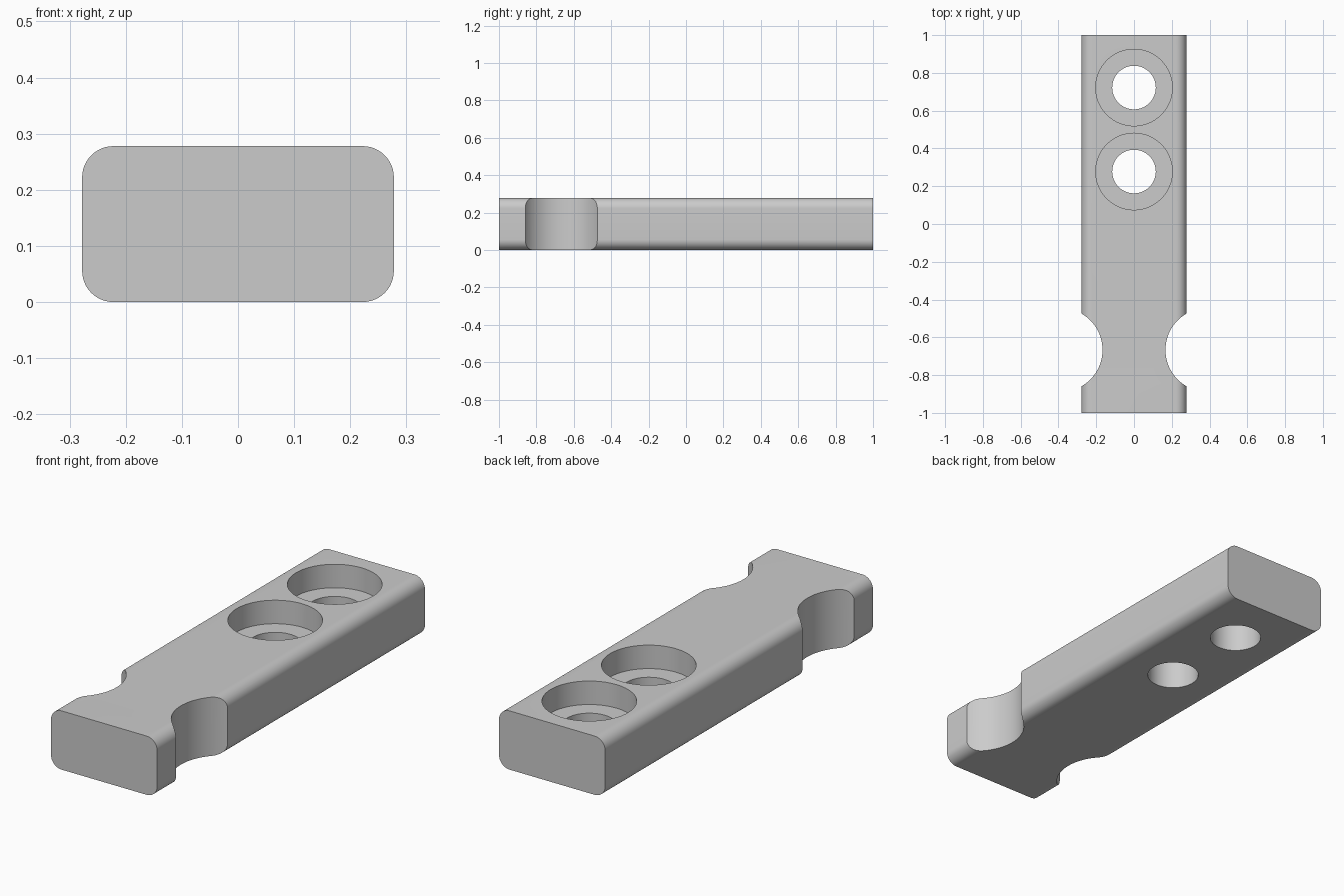
import bpy
import bmesh
import math
from mathutils import Vector

if "Cube" in bpy.data.objects:
    bpy.data.objects.remove(bpy.data.objects["Cube"])

MM = 2 / 72                     # the bar is 72 units long
WIDTH, HEIGHT, LENGTH = 20 * MM, 10 * MM, 2.0
FILLET = 2 * MM

grey = bpy.data.materials.new("plain grey")
grey.use_nodes = True
colour = (0.6, 0.6, 0.6, 1)
grey.diffuse_color = colour
grey.node_tree.nodes["Principled BSDF"].inputs["Base Color"].default_value = colour


def new_object(name, bm):
    mesh = bpy.data.meshes.new(name)
    bmesh.ops.recalc_face_normals(bm, faces=bm.faces)
    bm.to_mesh(mesh)
    bm.free()
    mesh.materials.append(grey)
    obj = bpy.data.objects.new(name, mesh)
    bpy.context.collection.objects.link(obj)
    return obj


def cut_cylinder(target, name, x, y, radius, bottom, top):
    """Bore a vertical cylinder out of the target."""
    bm = bmesh.new()
    bmesh.ops.create_cone(bm, cap_ends=True, segments=96, radius1=radius,
                          radius2=radius, depth=top - bottom)
    bmesh.ops.translate(bm, verts=bm.verts, vec=(x, y, (top + bottom) / 2))
    cutter = new_object(name, bm)
    cutter.hide_render = True
    bpy.context.view_layer.objects.active = target
    mod = target.modifiers.new(name, "BOOLEAN")
    mod.operation = "DIFFERENCE"
    mod.solver = "EXACT"
    mod.object = cutter
    bpy.ops.object.modifier_apply(modifier=mod.name)
    bpy.data.objects.remove(cutter)


# Bar: rounded rectangle profile extruded along y
bm = bmesh.new()
profile = []
for i, (sx, sz) in enumerate([(1, 1), (-1, 1), (-1, -1), (1, -1)]):
    cx = sx * (WIDTH / 2 - FILLET)
    cz = HEIGHT / 2 + sz * (HEIGHT / 2 - FILLET)
    for step in range(13):
        a = math.pi / 2 * (i + step / 12)
        profile.append(bm.verts.new((cx + FILLET * math.cos(a), -LENGTH / 2,
                                     cz + FILLET * math.sin(a))))
end = bm.faces.new(profile)
extruded = bmesh.ops.extrude_face_region(bm, geom=[end], use_keep_orig=True)
moved = [g for g in extruded["geom"] if isinstance(g, bmesh.types.BMVert)]
bmesh.ops.translate(bm, verts=moved, vec=Vector((0, LENGTH, 0)))
bar = new_object("bar", bm)

# Counterbored bolt holes
for y in (26 * MM, 10 * MM):
    cut_cylinder(bar, "bolt_hole", 0, y, 4.15 * MM, -0.1, HEIGHT + 0.1)
    cut_cylinder(bar, "counterbore", 0, y, 7.3 * MM, HEIGHT - 4 * MM, HEIGHT + 0.1)

# Round waist notches on both sides
for side in (-1, 1):
    cut_cylinder(bar, "waist_notch", side * 14 * MM, -24 * MM, 8 * MM,
                 -0.1, HEIGHT + 0.1)

bpy.ops.object.select_all(action="DESELECT")
bar.select_set(True)
bpy.context.view_layer.objects.active = bar
bpy.ops.object.shade_smooth_by_angle(angle=math.radians(30))
